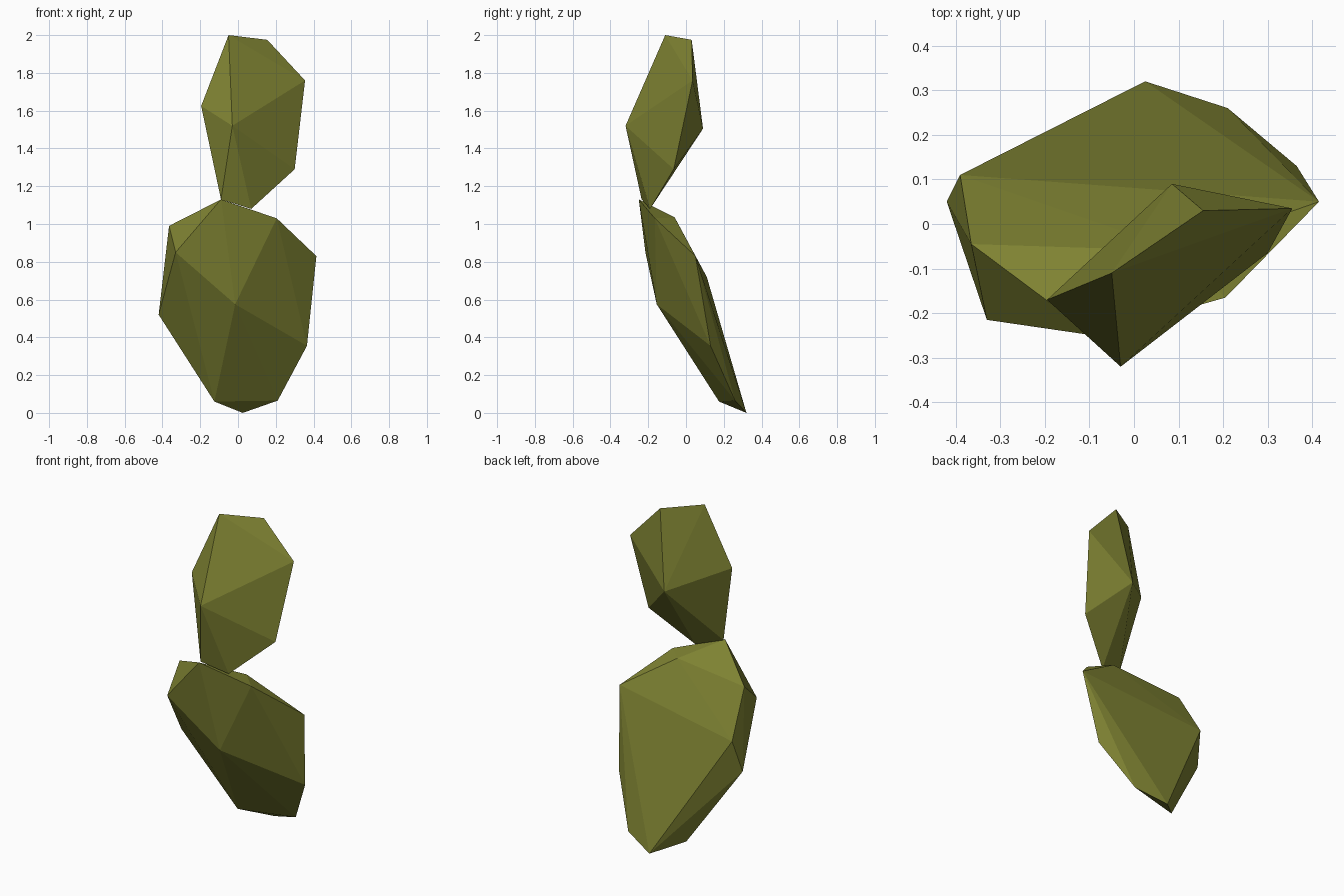
import bpy
import bmesh
from mathutils import Vector

cube = bpy.data.objects.get("Cube")
if cube:
    bpy.data.objects.remove(cube, do_unlink=True)

# Single olive green for both pads
olive = bpy.data.materials.new("olive_green")
olive.use_nodes = True
colour = (0.21, 0.225, 0.032, 1)
olive.diffuse_color = colour
olive.node_tree.nodes["Principled BSDF"].inputs["Base Color"].default_value = colour


def faceted_pad(name, corners):
    """Wrap a flat-faced shell around a few corner points."""
    bm = bmesh.new()
    for corner in corners:
        bm.verts.new(Vector(corner))
    hull = bmesh.ops.convex_hull(bm, input=bm.verts[:])
    inner = [v for v in hull["geom_interior"] if isinstance(v, bmesh.types.BMVert)]
    bmesh.ops.delete(bm, geom=inner, context="VERTS")
    bmesh.ops.recalc_face_normals(bm, faces=bm.faces[:])
    mesh = bpy.data.meshes.new(name)
    bm.to_mesh(mesh)
    bm.free()
    mesh.materials.append(olive)
    pad = bpy.data.objects.new(name, mesh)
    bpy.context.collection.objects.link(pad)
    return pad


# Large leaning pad: rim, then front bulge and back shoulders
faceted_pad("lower_pad", [
    (-.09, -.25, 1.13), (.205, -.165, 1.03), (.415, .05, .83),
    (.365, .13, .355), (.21, .26, .065), (.025, .32, 0),
    (-.125, .175, .06), (-.42, .05, .52), (-.33, -.215, .85),
    (-.015, -.155, .575),
    (-.365, -.045, .99), (-.39, .11, .72), (.10, -.06, 1.035),
])

# Small pad growing from the tip: rim, then front and back bulges
faceted_pad("upper_pad", [
    (-.05, -.11, 2), (.155, .03, 1.975), (.355, .035, 1.76),
    (.3, -.065, 1.29), (.07, -.19, 1.08), (-.09, -.235, 1.13),
    (-.195, -.17, 1.625),
    (-.03, -.32, 1.52), (.085, .09, 1.505),
])
